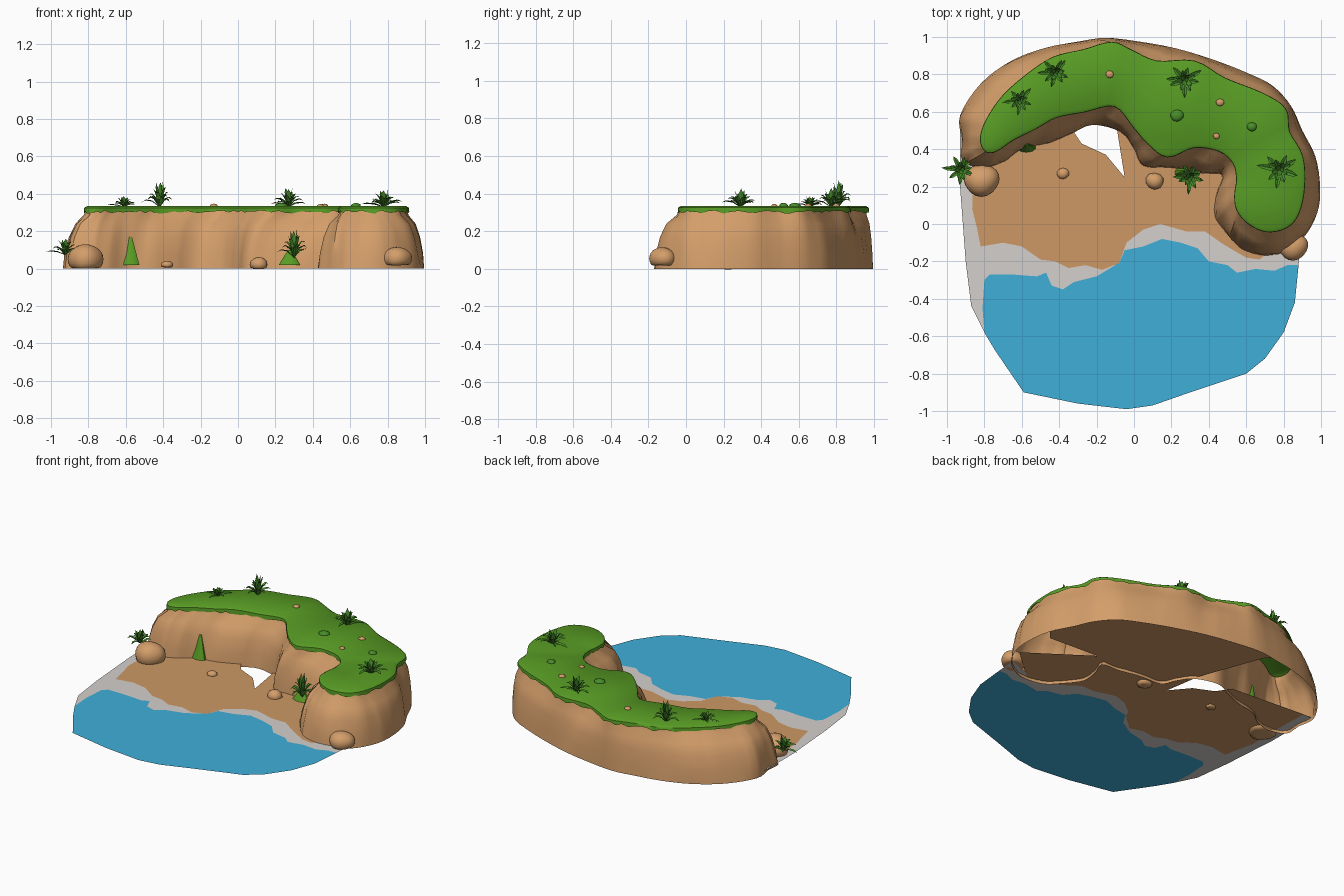
import bpy, bmesh, math, random
from mathutils import Vector

if "Cube" in bpy.data.objects:
    bpy.data.objects.remove(bpy.data.objects["Cube"])
random.seed(4)

def mat(name, r, g, b):
    m = bpy.data.materials.new(name)
    lin = [((c / 255 + 0.055) / 1.055) ** 2.4 for c in (r, g, b)]
    m.diffuse_color = (*lin, 1)
    m.use_nodes = True
    m.node_tree.nodes["Principled BSDF"].inputs["Base Color"].default_value = m.diffuse_color
    return m

STONE = mat("sandstone", 212, 158, 106)
SAND = mat("sand", 205, 153, 102)
FOAM = mat("foam_grey", 212, 208, 205)
WATER = mat("water_blue", 64, 175, 217)
GRASS = mat("grass_green", 88, 156, 36)
LEAF = mat("leaf_green", 72, 142, 42)

def finish(name, bm, material, angle=None, recalc=True):
    if recalc:
        bmesh.ops.recalc_face_normals(bm, faces=bm.faces)
    me = bpy.data.meshes.new(name)
    bm.to_mesh(me)
    bm.free()
    ob = bpy.data.objects.new(name, me)
    bpy.context.collection.objects.link(ob)
    me.materials.append(material)
    if angle:
        bpy.ops.object.select_all(action='DESELECT')
        ob.select_set(True)
        bpy.context.view_layer.objects.active = ob
        bpy.ops.object.shade_smooth_by_angle(angle=math.radians(angle))
    return ob

def smooth_loop(pts, n=4):
    """Closed Catmull-Rom curve through the points."""
    out, k = [], len(pts)
    for i in range(k):
        p0, p1, p2, p3 = (Vector(pts[(i + j) % k]) for j in (-1, 0, 1, 2))
        for s in range(n):
            t = s / n
            out.append(0.5 * (2 * p1 + (p2 - p0) * t + (2 * p0 - 5 * p1 + 4 * p2 - p3) * t * t
                              + (3 * p1 - p0 - 3 * p2 + p3) * t ** 3))
    return out

def offset(loop, d):
    """Push a clockwise loop outward by d."""
    res = []
    for i, p in enumerate(loop):
        t = (loop[(i + 1) % len(loop)] - loop[i - 1]).normalized()
        res.append(p + Vector((-t.y, t.x)) * d)
    return res

def loft(bm, rings):
    vs = [[bm.verts.new(p) for p in r] for r in rings]
    k = len(vs[0])
    for a, b in zip(vs, vs[1:]):
        for i in range(k):
            j = (i + 1) % k
            bm.faces.new((a[i], a[j], b[j], b[i]))
    return vs

# cliff foot and cliff rim, matching points, clockwise from the left end
BASE = [(-.92, .45), (-.93, .58), (-.82, .75), (-.66, .87), (-.48, .94), (-.3, .975), (-.15, .995),
        (.03, .975), (.22, .94), (.42, .88), (.6, .81), (.74, .74), (.84, .63), (.9, .5), (.97, .36),
        (.995, .2), (.98, .06), (.9, -.08), (.76, -.165), (.6, -.15), (.51, -.07), (.43, .04),
        (.44, .16), (.47, .26), (.36, .27), (.2, .3), (.05, .31), (0, .4), (-.07, .49), (-.22, .53),
        (-.34, .48), (-.46, .43), (-.6, .4), (-.7, .33), (-.82, .3), (-.92, .34)]
RIM = [(-.81, .46), (-.78, .55), (-.7, .67), (-.58, .78), (-.43, .88), (-.27, .92), (-.12, .96),
       (-.02, .92), (.12, .86), (.32, .86), (.48, .77), (.68, .69), (.8, .61), (.82, .49), (.89, .36),
       (.9, .2), (.87, .06), (.81, -.01), (.71, -.03), (.62, .01), (.56, .08), (.55, .16),
       (.56, .24), (.54, .33), (.46, .4), (.32, .42), (.18, .37), (.08, .44), (.01, .52), (-.1, .64),
       (-.27, .61), (-.42, .58), (-.53, .52), (-.65, .46), (-.74, .4), (-.79, .4)]
base, rim = smooth_loop(BASE), smooth_loop(RIM)

# cliff wall, with shallow vertical furrows on the middle rings
furrow = [random.uniform(-.05, .05) if i % 4 else random.uniform(-.1, .1) for i in range(len(base))]
rings = []
for z, t in ((0, 0), (.08, .08), (.17, .25), (.24, .5), (.285, .9), (.32, 1)):
    amp = 0 if t in (0, 1) else 1
    rings.append([(*b.lerp(r, min(1, t + amp * f * .8)), z) for b, r, f in zip(base, rim, furrow)])
bm = bmesh.new()
loft(bm, rings)
finish("cliff", bm, STONE, 40)

# grass cap with a ragged hanging edge
lip, top = offset(rim, .012), offset(rim, -.004)
bm = bmesh.new()
vs = loft(bm, [[(*p, random.uniform(.294, .312)) for p in offset(rim, .014)],
               [(*p, .325) for p in lip], [(*p, .335) for p in top]])
f = bm.faces.new(vs[2])
bmesh.ops.triangulate(bm, faces=[f])
finish("grass_top", bm, GRASS, 50)

# flat ground zones sharing their shore lines
def plate(name, pts, material, z=.018):
    bm = bmesh.new()
    f = bm.faces.new([bm.verts.new((x, y, z)) for x, y in pts])
    f.normal_update()
    if f.normal.z < 0:
        f.normal_flip()
    bmesh.ops.triangulate(bm, faces=[f])
    finish(name, bm, material, recalc=False)

SAND_EDGE = [(-.87, .56), (-.86, .3), (-.865, .08), (-.84, -.02), (-.82, -.12), (-.7, -.1), (-.6, -.12),
             (-.5, -.19), (-.42, -.2), (-.35, -.235), (-.26, -.22), (-.17, -.245), (-.08, -.21),
             (-.04, -.1), (.05, -.03), (.14, 0), (.28, -.04), (.38, -.04), (.48, -.11), (.6, -.18),
             (.67, -.19), (.75, -.13)]
WATER_EDGE = [(-.8, -.58), (-.81, -.45), (-.8, -.3), (-.77, -.27), (-.65, -.27), (-.52, -.28), (-.47, -.26),
              (-.44, -.33), (-.38, -.35), (-.32, -.31), (-.2, -.28), (-.1, -.22), (-.05, -.14), (.05, -.12),
              (.15, -.08), (.25, -.1), (.34, -.13), (.4, -.2), (.5, -.22), (.55, -.26), (.65, -.24),
              (.75, -.25), (.82, -.22), (.88, -.22)]
back = [tuple(Vector(b).lerp(Vector(r), .06)) for b, r in zip(BASE[5:15], RIM[5:15])][::-1]
plate("sand_beach", SAND_EDGE + [(.93, .03), (.54, .3), (.9, .28)] + back
      + [(-.25, .93), (-.09, .5), (-.05, .25), (-.15, .37), (-.28, .43), (-.34, .52)], SAND)
plate("shore_foam", SAND_EDGE + [(.89, -.08)] + WATER_EDGE[::-1]
      + [(-.87, -.44), (-.9, -.2), (-.93, .2), (-.93, .56)], FOAM)
plate("sea_water", WATER_EDGE + [(.86, -.42), (.8, -.58), (.7, -.72), (.6, -.8), (.3, -.9), (.1, -.97),
      (-.04, -.99), (-.3, -.96), (-.59, -.9), (-.74, -.68)], WATER)

# rounded rocks, pebbles and low bushes
def rock(name, x, y, z, r, h, material):
    bm = bmesh.new()
    bmesh.ops.create_icosphere(bm, subdivisions=3 if r > .06 else 2, radius=1)
    ph = random.uniform(0, 6)
    for v in bm.verts:
        k = 1 + .06 * math.sin(3 * v.co.x + ph) * math.cos(2 * v.co.y + ph)
        v.co = Vector((x + v.co.x * r * k, y + v.co.y * r * k * .9, z + max(v.co.z, -.6) * h * k))
    finish(name, bm, material, 60)

for x, y, z, r, h in ((-.815, .235, .05, .095, .08), (.85, -.12, .055, .08, .06), (-.38, .27, .02, .033, .022),
                      (.11, .23, .022, .05, .04), (-.13, .8, .335, .022, .012), (.46, .65, .335, .022, .012),
                      (.44, .47, .335, .018, .01)):
    rock("rock", x, y, z, r, h, STONE)
for x, y, r in ((.23, .58, .035), (.63, .52, .027)):
    rock("low_bush", x, y, .335, r, .016, LEAF)

# moss tufts growing against the inner wall
for x, y, r, h in ((-.575, .408, .05, .15), (.275, .275, .06, .08)):
    bm = bmesh.new()
    bmesh.ops.create_cone(bm, segments=10, radius1=r, radius2=.008, depth=h, cap_ends=True)
    for v in bm.verts:
        up = v.co.z + h / 2
        v.co = Vector((x + v.co.x, y + v.co.y * .5 + up * .12, .02 + up))
    finish("moss_tuft", bm, GRASS, 40)

# leafy plants made of folded, arching blades
def plant(x, y, z, R, H, n=18):
    bm = bmesh.new()
    for i in range(n):
        a = i * 2.4 + random.uniform(-.2, .2)
        u = i / (n - 1)                       # 0 = upright, 1 = spreading
        reach = R * (.2 + .85 * u) * random.uniform(.85, 1.05)
        high = H * (1 - .75 * u) * random.uniform(.8, 1)
        d, side = Vector((math.cos(a), math.sin(a), 0)), Vector((-math.sin(a), math.cos(a), 0))
        rows = []
        for s, w in ((0, .4), (.4, 1), (.75, .8), (1, .03)):
            c = Vector((x, y, z)) + d * reach * s
            c.z += high * (s * (1 - u) + u * math.sin(s * 2.5) * 1.1)
            hw = .013 * w * (R / .1)
            rows.append([bm.verts.new(p) for p in (c - side * hw, c - Vector((0, 0, hw * .5)), c + side * hw)])
        for p, q in zip(rows, rows[1:]):
            for j in (0, 1):
                bm.faces.new((p[j], q[j], q[j + 1], p[j + 1]))
    finish("leafy_plant", bm, LEAF, recalc=False)

for p in ((-.42, .81, .33, .095, .15), (-.61, .66, .33, .085, .065), (.27, .77, .33, .105, .11),
          (.78, .29, .33, .115, .1), (-.925, .29, .075, .095, .1), (.3, .25, .06, .095, .17)):
    plant(*p)
